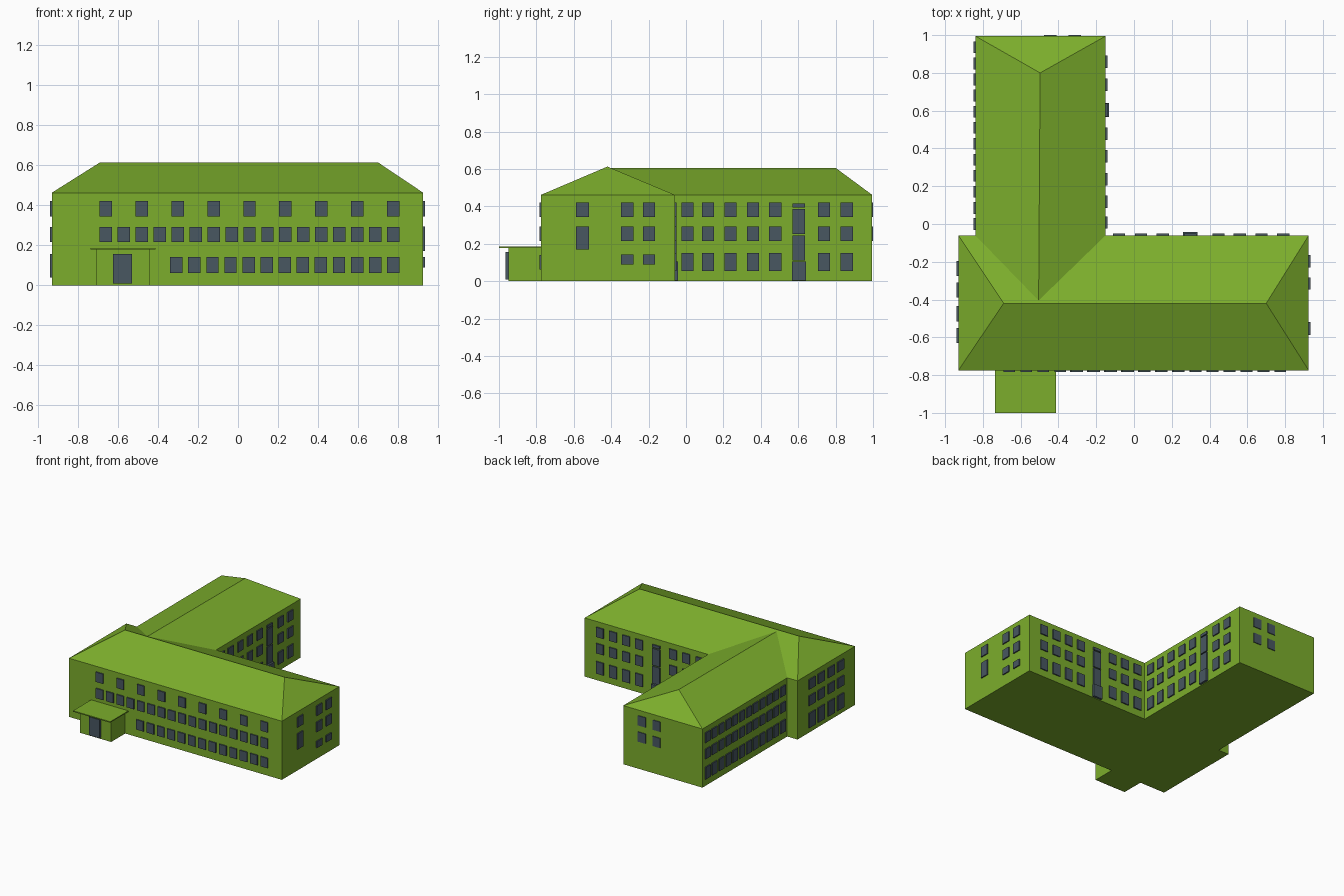
import bpy, bmesh

if "Cube" in bpy.data.objects:
    bpy.data.objects.remove(bpy.data.objects["Cube"])

def material(name, rgb):
    m = bpy.data.materials.new(name)
    m.diffuse_color = (*rgb, 1)
    m.use_nodes = True
    m.node_tree.nodes["Principled BSDF"].inputs["Base Color"].default_value = m.diffuse_color
    return m

GREEN = material("green_wall", (0.20, 0.42, 0.025))
SLATE = material("slate_glass", (0.065, 0.095, 0.12))

def finish(bm, name, mat):
    bmesh.ops.recalc_face_normals(bm, faces=bm.faces)
    me = bpy.data.meshes.new(name)
    bm.to_mesh(me)
    bm.free()
    me.materials.append(mat)
    ob = bpy.data.objects.new(name, me)
    bpy.context.collection.objects.link(ob)
    return ob

def add_box(bm, x0, x1, y0, y1, z0, z1):
    vs = bmesh.ops.create_cube(bm, size=1)["verts"]
    for v in vs:
        v.co = ((x0 + x1) / 2 + v.co.x * (x1 - x0),
                (y0 + y1) / 2 + v.co.y * (y1 - y0),
                (z0 + z1) / 2 + v.co.z * (z1 - z0))

def box(name, mat, *dims):
    bm = bmesh.new()
    add_box(bm, *dims)
    return finish(bm, name, mat)

# main dimensions
X0, X1, Y0, Y1 = -0.93, 0.925, -0.775, -0.06
WX0, WX1, WY1 = -0.84, -0.15, 0.995
EAVE = 0.462

# T-shaped walls with joined hip roofs
bm = bmesh.new()
plan = [(X0, Y0), (X1, Y0), (X1, Y1), (WX1, Y1), (WX1, WY1),
        (WX0, WY1), (WX0, Y1), (X0, Y1)]
low = [bm.verts.new((x, y, 0)) for x, y in plan]
top = [bm.verts.new((x, y, EAVE)) for x, y in plan]
n = len(plan)
bm.faces.new(low[::-1])
for i in range(n):
    j = (i + 1) % n
    bm.faces.new((low[i], low[j], top[j], top[i]))
left, right, valley, hip = [bm.verts.new(p) for p in (
    (-0.69, -0.42, 0.613), (0.70, -0.42, 0.613),
    (-0.505, -0.405, 0.606), (-0.497, 0.80, 0.606))]
bm.faces.new((top[0], top[1], right, left))
bm.faces.new((top[1], top[2], right))
bm.faces.new((top[7], top[0], left))
bm.faces.new((top[2], top[3], valley, right))
bm.faces.new((left, right, valley))
bm.faces.new((top[6], top[7], left, valley))
bm.faces.new((top[3], top[4], hip, valley))
bm.faces.new((top[4], top[5], hip))
bm.faces.new((top[5], top[6], valley, hip))
finish(bm, "building_shell", GREEN)

# entrance porch
box("porch_walls", GREEN, -0.71, -0.44, -0.95, Y0, 0, 0.18)
box("porch_canopy", GREEN, -0.737, -0.413, -1.0, Y0, 0.178, 0.186)
box("front_door", SLATE, -0.625, -0.53, -0.964, -0.95, 0.01, 0.155)

def panes(name, axis, wall, out, groups, depth=0.009):
    """groups: (centres along the wall, width, [(z0, z1), ...])"""
    bm = bmesh.new()
    a, b = sorted((wall, wall + out * depth))
    for centres, w, rows in groups:
        for c in centres:
            for z0, z1 in rows:
                if axis == "x":
                    add_box(bm, a, b, c - w / 2, c + w / 2, z0, z1)
                else:
                    add_box(bm, c - w / 2, c + w / 2, a, b, z0, z1)
    return finish(bm, name, SLATE)

def spread(start, end, count):
    return [start + (end - start) * i / (count - 1) for i in range(count)]

TOP, MID, LOW = (0.343, 0.42), (0.215, 0.292), (0.055, 0.15)
STAIR = [(0.11, 0.245), (0.253, 0.385), (0.393, 0.415)]

# front
panes("front_windows", "y", Y0, -1, [
    (spread(-0.66, 0.775, 9), 0.062, [TOP]),
    (spread(-0.66, 0.775, 17), 0.062, [MID]),
    (spread(-0.308, 0.775, 13), 0.062, [(0.062, 0.14)])])
# right end of main block
panes("right_end_windows", "x", X1, 1, [
    ([-0.553], 0.07, [TOP, (0.17, 0.293)]),
    ([-0.315, -0.198], 0.066, [TOP, MID, (0.09, 0.142)])])
# left end of main block
panes("left_end_windows", "x", X0, -1, [
    ([-0.235, -0.35, -0.475, -0.59], 0.08, [TOP, MID, (0.04, 0.155)])])
# courtyard side of main block
panes("main_back_windows", "y", Y1, 1, [
    ([-0.08, 0.037, 0.152, 0.448, 0.56, 0.675, 0.79], 0.064, [TOP, MID, LOW]),
    ([0.298], 0.064, STAIR)])
panes("main_back_door", "y", Y1, 1, [([0.298], 0.075, [(0.005, 0.105)])], 0.018)
# courtyard side of wing
panes("wing_right_windows", "x", WX1, 1, [
    ([0.008, 0.118, 0.238, 0.358, 0.478, 0.738, 0.86], 0.066, [TOP, MID, LOW]),
    ([0.603], 0.068, STAIR)])
panes("wing_right_door", "x", WX1, 1, [([0.603], 0.075, [(0.005, 0.105)])], 0.018)
# outer side and end of wing
panes("wing_left_windows", "x", WX0, -1, [
    (spread(0.0, 0.935, 12), 0.062, [TOP, MID, LOW])])
panes("wing_end_windows", "y", WY1, 1, [
    ([-0.443, -0.313], 0.066, [TOP, MID])], 0.006)
